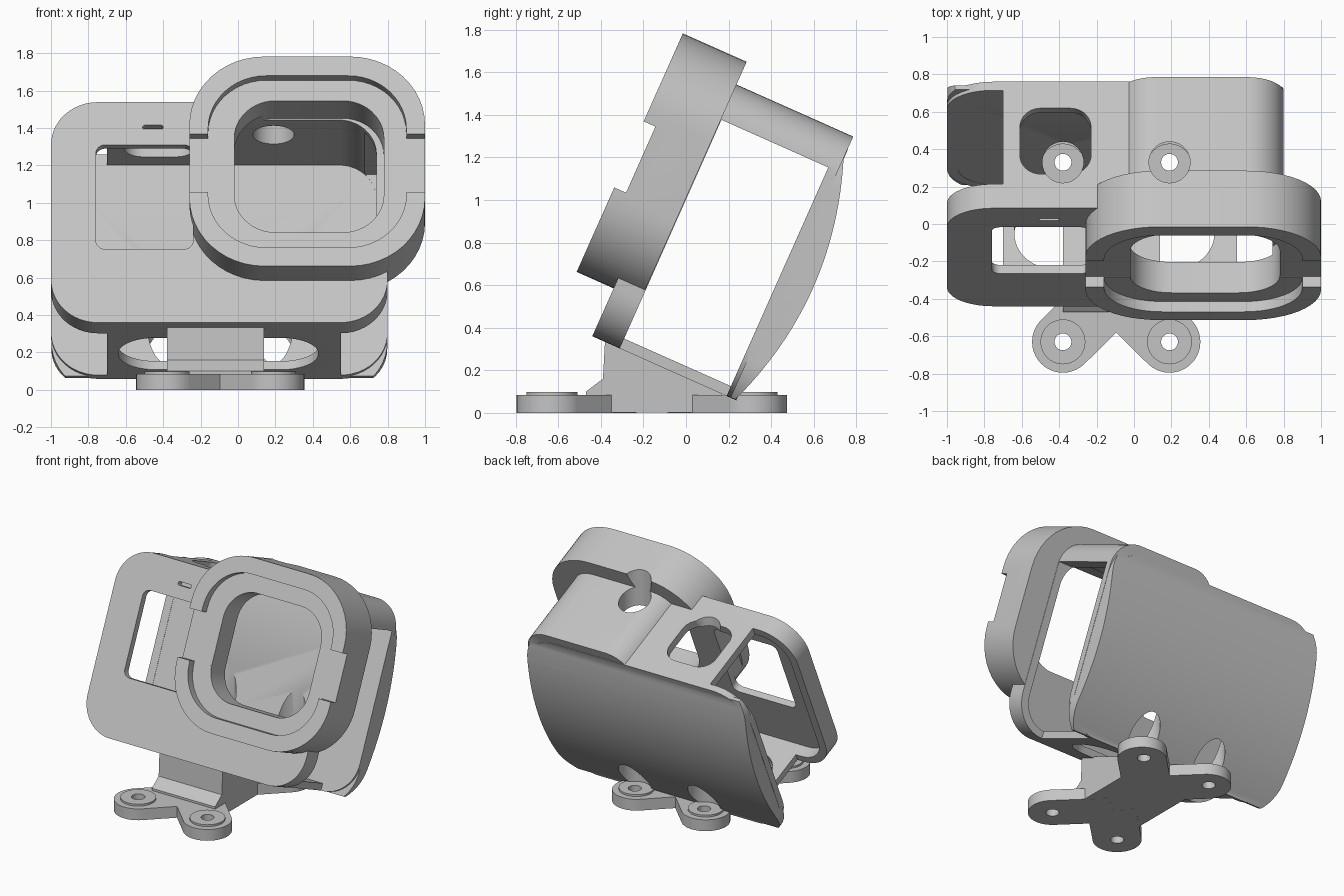
import bpy, bmesh, math
from mathutils import Matrix, Vector

cube = bpy.data.objects.get("Cube")
if cube:
    bpy.data.objects.remove(cube)

grey = bpy.data.materials.new("light grey plastic")
grey.use_nodes = True
grey.diffuse_color = (0.55, 0.55, 0.55, 1)
grey.node_tree.nodes["Principled BSDF"].inputs["Base Color"].default_value = (0.55, 0.55, 0.55, 1)

# Tilted frame of the case: x, depth (to the back), height along the case
TILT = Matrix.Translation((0, -0.44, 0.36)) @ Matrix.Rotation(math.radians(-24), 4, 'X')
FLAT = Matrix.Identity(4)


def prism(name, bottom, top, frame, bevel=0.0):
    """Solid between two matching loops, with an optional bevel on the second one."""
    bm = bmesh.new()
    a = [bm.verts.new(p) for p in bottom]
    b = [bm.verts.new(p) for p in top]
    n = len(a)
    for i in range(n):
        j = (i + 1) % n
        bm.faces.new((a[i], a[j], b[j], b[i]))
    bm.faces.new(a[::-1])
    cap = bm.faces.new(b)
    if bevel:
        bmesh.ops.bevel(bm, geom=list(cap.edges), offset=bevel, segments=4,
                        profile=0.5, affect='EDGES')
    bmesh.ops.recalc_face_normals(bm, faces=bm.faces)
    bm.transform(frame)
    mesh = bpy.data.meshes.new(name)
    bm.to_mesh(mesh)
    bm.free()
    mesh.materials.append(grey)
    ob = bpy.data.objects.new(name, mesh)
    bpy.context.collection.objects.link(ob)
    return ob


def rounded(x0, x1, v0, v1, r, seg=12):
    pts = []
    corners = ((x1 - r, v1 - r), (x0 + r, v1 - r), (x0 + r, v0 + r), (x1 - r, v0 + r))
    for k, (cx, cv) in enumerate(corners):
        for i in range(seg + 1):
            t = math.pi / 2 * (k + i / seg)
            pts.append((cx + r * math.cos(t), cv + r * math.sin(t)))
    return pts


def panel(name, x0, x1, u0, u1, r, d0, d1, bevel=0.0):
    """Rounded rectangle across the case, extruded in depth."""
    pts = rounded(x0, x1, u0, u1, r)
    return prism(name, [(x, d0, u) for x, u in pts], [(x, d1, u) for x, u in pts], TILT, bevel)


def slab(name, x0, x1, d0, d1, r, u0, u1):
    """Rounded rectangle seen from the top of the case, extruded in height."""
    pts = rounded(x0, x1, d0, d1, r)
    return prism(name, [(x, d, u0) for x, d in pts], [(x, d, u1) for x, d in pts], TILT)


def side_prism(name, pts, x0, x1, frame):
    return prism(name, [(x0, y, z) for y, z in pts], [(x1, y, z) for y, z in pts], frame)


def post(name, x, y, r, z0, z1):
    ring = [(x + r * math.cos(math.tau * i / 40), y + r * math.sin(math.tau * i / 40))
            for i in range(40)]
    return prism(name, [(*p, z0) for p in ring], [(*p, z1) for p in ring], FLAT)


def combine(ob, other, op):
    mod = ob.modifiers.new(op, 'BOOLEAN')
    mod.operation, mod.solver, mod.object = op, 'EXACT', other
    bpy.context.view_layer.objects.active = ob
    bpy.ops.object.modifier_apply(modifier=mod.name)
    bpy.data.objects.remove(other)


def finish(ob):
    bpy.ops.object.select_all(action='DESELECT')
    ob.select_set(True)
    bpy.context.view_layer.objects.active = ob
    bpy.ops.object.shade_smooth_by_angle(angle=math.radians(30))


# Case body with the raised roof on the model's left
case = panel("case_frame", -1, 0.8, 0, 1.29, 0.25, 0, 0.74)
combine(case, panel("raised_roof", -0.08, 0.8, 0.7, 1.355, 0.2, 0.06, 0.738), 'UNION')

# Bulging back plate
arc = [(0.735 + 0.12 * (1 - (i / 12 - 1) ** 2), 0.002 + 1.25 * i / 24) for i in range(25)]
back = side_prism("back_bulge", [(0.71, 0.002)] + arc + [(0.71, 1.252)], -1.1, 0.9, TILT)
combine(back, panel("back_outline", -0.998, 0.798, -0.1, 1.4, 0.3, 0.6, 1), 'INTERSECT')
combine(case, back, 'UNION')

# Lens hood
combine(case, panel("lens_hood", -0.26, 1, 0.246, 1.472, 0.4, -0.19, 0.138, 0.045), 'UNION')

cutters = [
    # hollow, open sides and open bottom corners
    panel("hollow", -0.94, 0.74, 0.05, 1.23, 0.2, 0.05, 0.692),
    panel("right_opening", -1.2, -0.7, -0.2, 1.6, 0.01, 0.141, 0.69),
    panel("left_opening", 0.55, 1.2, -0.2, 1.175, 0.01, 0.141, 0.69),
    # hood recess, lens hole and side notches
    panel("hood_recess", -0.16, 0.9, 0.355, 1.36, 0.31, -0.3, -0.13),
    panel("lens_hole", -0.02, 0.78, 0.47, 1.24, 0.22, -0.2, 0.1),
    panel("hood_notch", -0.4, 1.2, 0.68, 1.02, 0.005, -0.3, -0.1295),
    # screen window and small slot in the front plate
    panel("screen_window", -0.76, -0.24, 0.43, 1.04, 0.05, -0.1, 0.1),
    panel("indicator_slot", -0.51, -0.4, 1.13, 1.155, 0.012, -0.1, 0.1),
    # button hole in the roof and oval slot in the floor
    slab("button_hole", -0.61, -0.23, 0.2, 0.585, 0.11, 1.1, 1.5),
    slab("floor_slot", -0.64, 0.43, 0.2, 0.62, 0.205, -0.1, 0.2),
]
# Vertical screwdriver access
cutters += [post("screw_access", x, 0.33, 0.11, 0.05, 2) for x in (-0.38, 0.19)]
for c in cutters:
    combine(case, c, 'DIFFERENCE')
finish(case)

# Four-armed mounting base
MID = -0.095
base = None
ears = [(x, y, c) for x in (-0.38, 0.19) for y, c in ((-0.63, -0.35), (0.31, 0.03))]
for x, y, c in ears:
    start, end = Vector((x, y)), Vector((MID, c))
    run = (end - start).normalized()
    side = Vector((-run.y, run.x)) * 0.165
    pts = [start + side, start - side, end - side, end + side]
    arm = prism("arm", [(*p, 0) for p in pts], [(*p, 0.084) for p in pts], FLAT)
    combine(arm, post("ear", x, y, 0.165, 0, 0.084), 'UNION')
    combine(arm, post("boss", x, y, 0.12, 0.02, 0.098), 'UNION')
    if base:
        combine(base, arm, 'UNION')
    else:
        base = arm
base.name = "mount_base"

# Pedestal from the base to the case floor, with a small foot in front
profile = [(-0.47, 0.001), (-0.47, 0.1), (-0.39, 0.16), (-0.38, 0.345), (0.17, 0.1), (0.17, 0.001)]
combine(base, side_prism("pedestal", profile, -0.38, 0.14, FLAT), 'UNION')
for x, y, c in ears:
    combine(base, post("screw_hole", x, y + (0.02 if y > 0 else 0), 0.045, -0.1, 0.2), 'DIFFERENCE')
finish(base)
